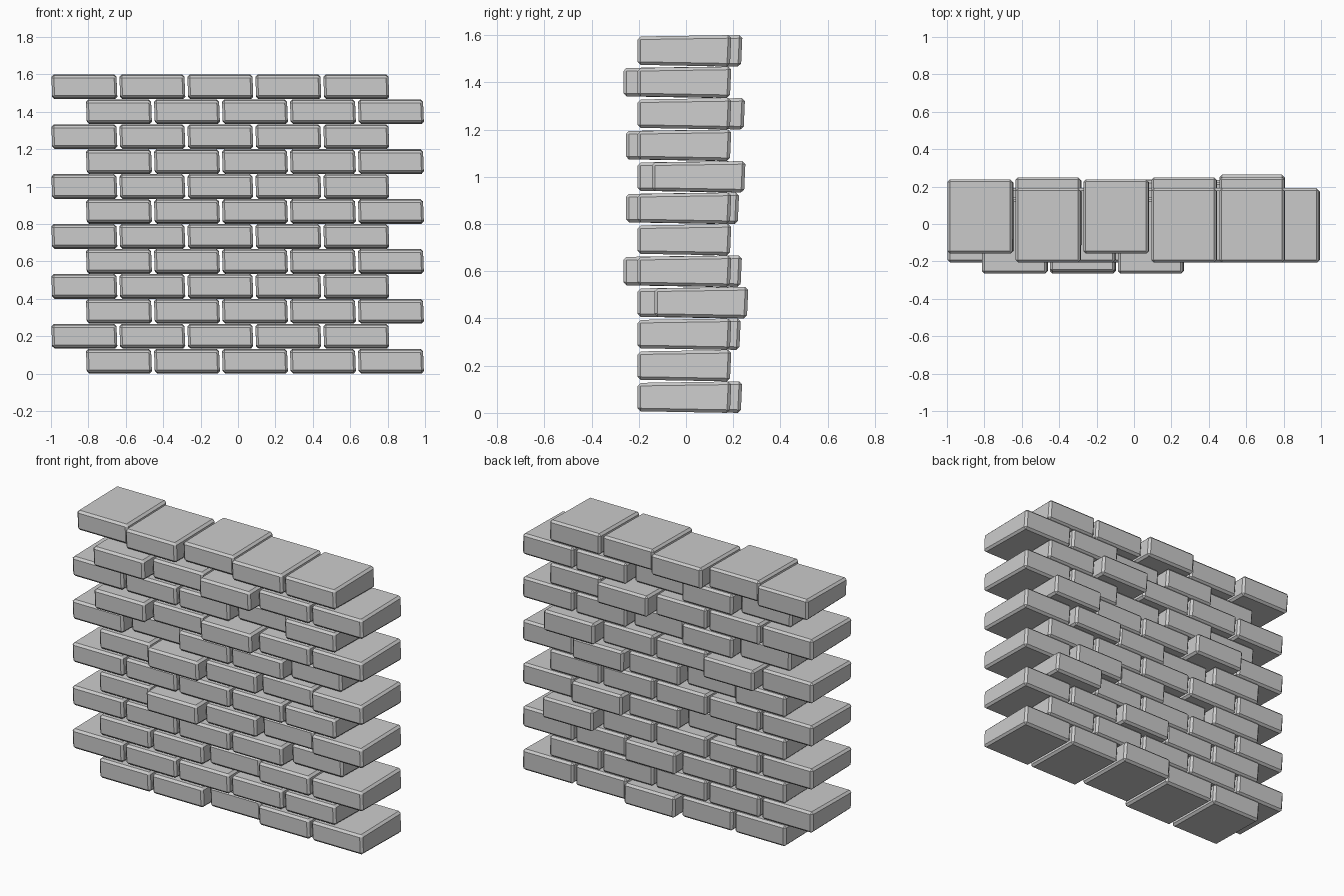
import bpy, bmesh

if "Cube" in bpy.data.objects:
    bpy.data.objects.remove(bpy.data.objects["Cube"])

ROWS, COLS = 12, 5
PITCH_X, PITCH_Z, WIDTH = 0.3635, 1.467 / 11, 0.353

# bricks pushed forward (-) or back (+): (row, column): y shift
SHIFT = {
    (11, 0): 0.047, (11, 2): 0.047,
    (10, 0): -0.06, (10, 2): -0.06,
    (9, 3): 0.058,
    (8, 0): -0.05, (8, 2): -0.05,
    (7, 1): 0.058, (7, 4): 0.06,
    (6, 1): -0.05, (6, 3): 0.033,
    (4, 1): -0.06, (4, 3): 0.045,
    (3, 4): 0.072,
    (2, 2): 0.04,
    (0, 2): 0.046,
}


def brick_mesh():
    """One slightly hand-cut brick with chamfered edges, left bottom front at origin."""
    bm = bmesh.new()
    bmesh.ops.create_cube(bm, size=1)
    for v in bm.verts:
        right, back, top = v.co.x > 0, v.co.y > 0, v.co.z > 0
        v.co.x = (WIDTH if right else 0.0) + (-0.005 if right and top else 0.005 if not top and not right else 0)
        v.co.y = (0.192 if back else -0.205) - (0.006 if back and not top else 0)
        v.co.z = (0.133 if back else 0.127) if top else (0.0 if back else 0.007)
    bmesh.ops.bevel(bm, geom=bm.edges[:], offset=0.013, segments=1,
                    affect='EDGES', profile=0.5)
    bmesh.ops.recalc_face_normals(bm, faces=bm.faces[:])
    me = bpy.data.meshes.new("brick")
    bm.to_mesh(me)
    bm.free()
    return me


# running-bond wall
mesh = brick_mesh()
for r in range(ROWS):
    start = -0.998 if r % 2 else -0.813
    for c in range(COLS):
        ob = bpy.data.objects.new(f"brick_row{r}_{c}", mesh)
        ob.location = (start + c * PITCH_X, SHIFT.get((r, c), 0.0), r * PITCH_Z)
        bpy.context.collection.objects.link(ob)
